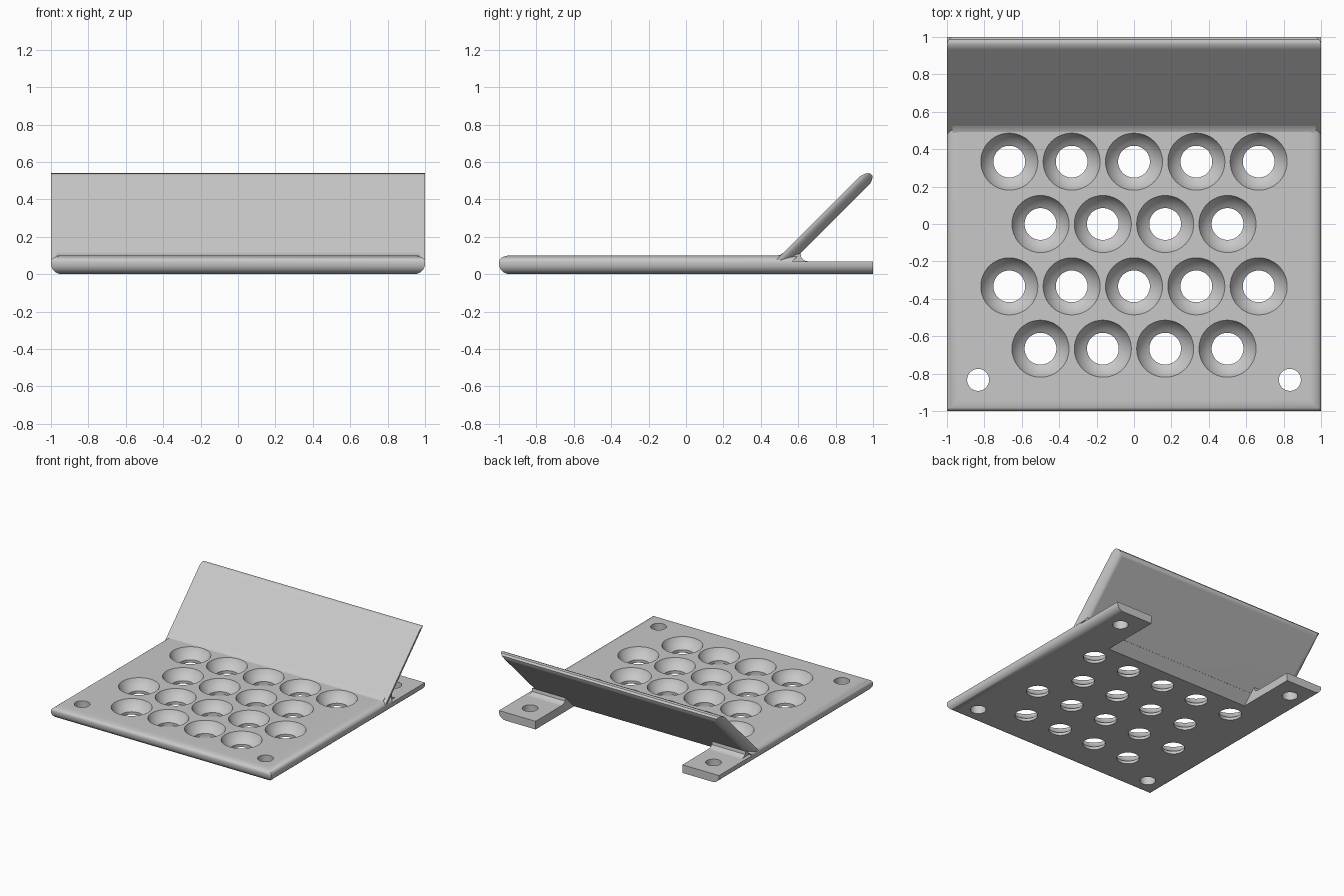
import bpy
import bmesh
from math import sin, cos, pi, sqrt, radians

cube = bpy.data.objects.get("Cube")
if cube:
    bpy.data.objects.remove(cube, do_unlink=True)

grey = bpy.data.materials.new("light grey")
grey.use_nodes = True
GREY = (0.58, 0.58, 0.58, 1)
grey.diffuse_color = GREY
grey.node_tree.nodes["Principled BSDF"].inputs["Base Color"].default_value = GREY

THICK, TAB_THICK, ROUND = 0.1, 0.067, 0.06
TAB_IN = 0.667


def make_object(name, bm):
    bmesh.ops.recalc_face_normals(bm, faces=bm.faces)
    mesh = bpy.data.meshes.new(name)
    bm.to_mesh(mesh)
    bm.free()
    mesh.materials.append(grey)
    ob = bpy.data.objects.new(name, mesh)
    bpy.context.scene.collection.objects.link(ob)
    return ob


def loft(name, rings):
    """Skin a stack of equal-sized rings and cap both ends."""
    bm = bmesh.new()
    rows = [[bm.verts.new(p) for p in ring] for ring in rings]
    n = len(rows[0])
    for a, b in zip(rows, rows[1:]):
        for i in range(n):
            j = (i + 1) % n
            bm.faces.new((a[i], a[j], b[j], b[i]))
    bm.faces.new(rows[0])
    bm.faces.new(rows[-1])
    return make_object(name, bm)


def prism(name, profile, x0, x1):
    return loft(name, [[(x, y, z) for y, z in profile] for x in (x0, x1)])


def cut(ob, cutter):
    mod = ob.modifiers.new("holes", "BOOLEAN")
    mod.operation = "DIFFERENCE"
    mod.solver = "EXACT"
    mod.object = cutter
    activate(ob)
    bpy.ops.object.modifier_apply(modifier=mod.name)


def activate(ob):
    bpy.ops.object.select_all(action="DESELECT")
    ob.select_set(True)
    bpy.context.view_layer.objects.active = ob


def revolve(bm, profile, x, y, sides):
    """Add a closed turned solid from (radius, height) pairs."""
    rows = [[bm.verts.new((x + r * cos(2 * pi * k / sides), y + r * sin(2 * pi * k / sides), z))
             for k in range(sides)] for r, z in profile]
    for a, b in zip(rows, rows[1:]):
        for i in range(sides):
            j = (i + 1) % sides
            bm.faces.new((a[i], a[j], b[j], b[i]))
    bm.faces.new(rows[0])
    bm.faces.new(rows[-1])


# Rounded rim: inset and height pairs
SEG = 6
quarter = [k * pi / 2 / SEG for k in range(SEG + 1)]
lower = [(ROUND * (1 - sin(a)), 0.055 * (1 - cos(a))) for a in quarter]
upper = [(ROUND * (1 - cos(a)), TAB_THICK + (THICK - TAB_THICK) * sin(a)) for a in quarter]

# Deck, with a back edge that slants into the flap
deck = loft("deck", [[(d - 1, d - 1, z), (1 - d, d - 1, z), (1 - d, 0.5 + z, z), (d - 1, 0.5 + z, z)]
                     for d, z in lower + upper])

# Rear mounting tabs
tabs = []
for side, s in (("left", 1), ("right", -1)):
    rings = [[(s * TAB_IN, 0.5 + z / 2, z), (s * (1 - d), 0.5 + z / 2, z), (s * (1 - d), 1, z), (s * TAB_IN, 1, z)]
             for d, z in lower + [(0, TAB_THICK)]]
    tabs.append(loft(side + "_tab", rings))

# Sloping flap: depth from underside, length along slope, side inset
flap_layers = [(0, 0.683, 0.06), (0.005, 0.7, 0.044), (0.018, 0.722, 0.025), (0.037, 0.723, 0.008),
               (0.048, 0.716, 0.002), (0.057, 0.705, 0), (TAB_THICK, 0.675, 0)]
H = sqrt(0.5)
FOOT = 0.075
flap_rings = []
for t, s, d in flap_layers:
    y0 = 0.501 + FOOT - t / H
    y1, z1 = 0.501 + (s - t) * H, (s + t) * H
    flap_rings.append([(d - 1, y0, FOOT), (1 - d, y0, FOOT), (1 - d, y1, z1), (d - 1, y1, z1)])
flap = loft("flap", flap_rings)

# Fillets where the flap meets the deck and tabs
front_fillet = prism("front_fillet", [(0.487, 0.099), (0.505, 0.104), (0.524, 0.1175), (0.535, 0.1)], -0.97, 0.97)
rear = [(0.55, 0.06), (0.67, 0.066), (0.638, 0.071), (0.617, 0.086), (0.613, 0.111), (0.56, 0.1)]
rear_fillets = [prism(side + "_rear_fillet", rear, s * TAB_IN, s * 0.97) for side, s in (("left", 1), ("right", -1))]

# Ball seats: a bowl with a drain hole below, in staggered rows
BALL, DRAIN = 1 / 6, 0.085
low = BALL - sqrt(BALL ** 2 - DRAIN ** 2)
heights = [low + (0.115 - low) * k / 8 for k in range(9)]
seat = [(DRAIN, -0.05)] + [(sqrt(BALL ** 2 - (BALL - z) ** 2), z) for z in heights]
bm = bmesh.new()
for row in range(4):
    count = 5 - row % 2
    for i in range(count):
        revolve(bm, seat, (i - (count - 1) / 2) / 3, (1 - row) / 3, 48)

# Screw holes at the four corners
for x in (-5 / 6, 5 / 6):
    for y in (-5 / 6, 5 / 6):
        revolve(bm, [(0.059, -0.05), (0.059, 0.15)], x, y, 32)
cutter = make_object("hole_cutter", bm)
cutter.hide_render = True
for ob in [deck] + tabs:
    cut(ob, cutter)
bpy.data.objects.remove(cutter, do_unlink=True)

# Smooth the rounded edges, keep the flats flat
for ob in [deck, flap, front_fillet] + tabs + rear_fillets:
    activate(ob)
    bpy.ops.object.shade_smooth_by_angle(angle=radians(35))
    ob.modifiers.new("flat faces", "WEIGHTED_NORMAL").keep_sharp = True
